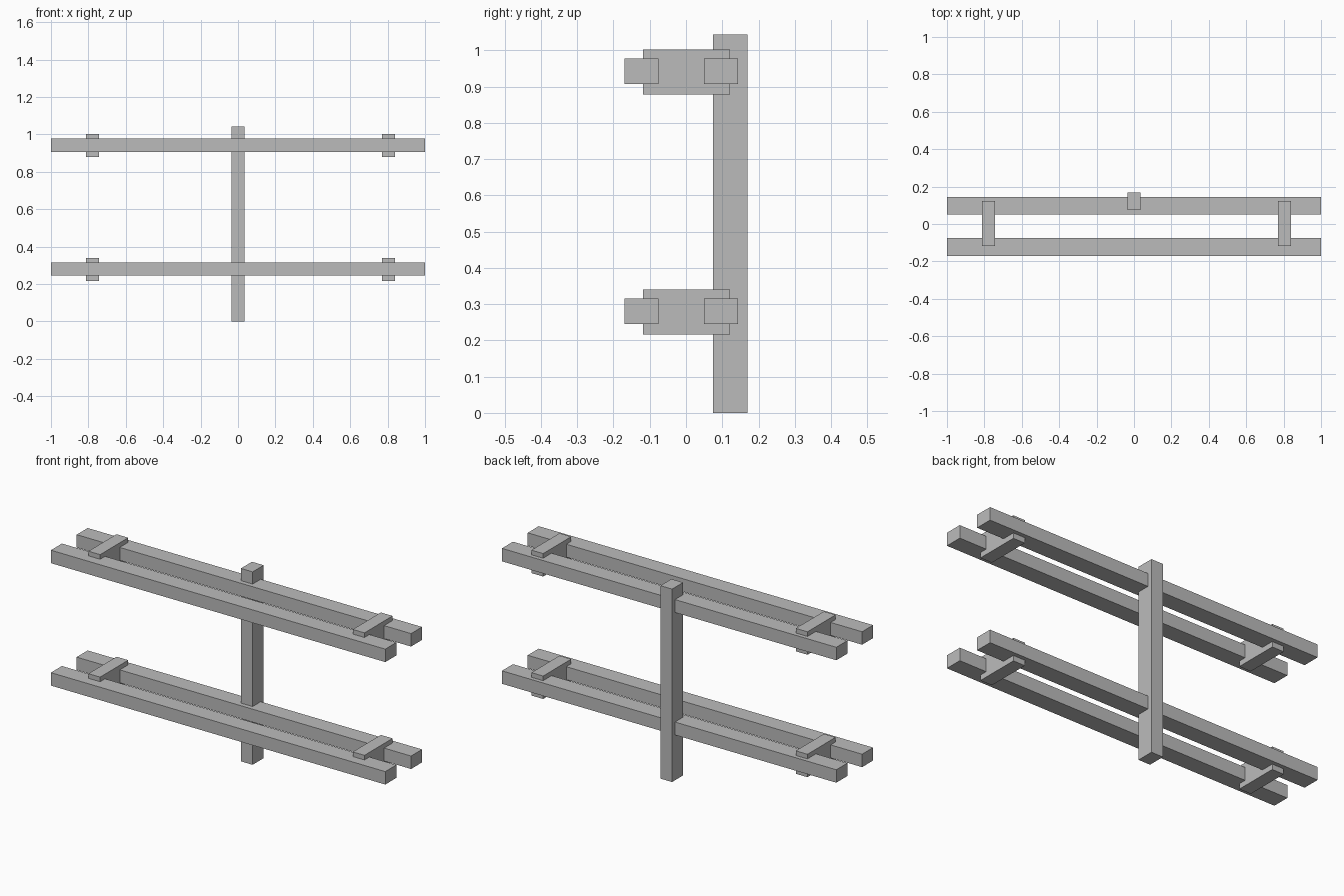
import bpy
import bmesh
from mathutils import Matrix, Vector

cube = bpy.data.objects.get("Cube")
if cube:
    bpy.data.objects.remove(cube, do_unlink=True)

grey = bpy.data.materials.new("plain grey")
grey.use_nodes = True
colour = (0.5, 0.5, 0.5, 1)
grey.diffuse_color = colour
grey.node_tree.nodes["Principled BSDF"].inputs["Base Color"].default_value = colour


def beam(name, centre, size):
    """Add a square-edged timber with the given centre and size."""
    bm = bmesh.new()
    bmesh.ops.create_cube(bm, size=1, matrix=Matrix.Diagonal(Vector(size)).to_4x4())
    mesh = bpy.data.meshes.new(name)
    bm.to_mesh(mesh)
    bm.free()
    mesh.materials.append(grey)
    obj = bpy.data.objects.new(name, mesh)
    obj.location = centre
    bpy.context.collection.objects.link(obj)


# Upright post behind the rails
beam("post", (0, 0.122, 0.5215), (0.07, 0.094, 1.043))

# Two tiers, each with a pair of long rails and two spacer blocks
for tier, z in (("lower", 0.28), ("upper", 0.942)):
    for place, y in (("front", -0.123), ("back", 0.097)):
        beam(f"{tier}_{place}_rail", (0, y, z), (2, 0.094, 0.07))
    for side, x in (("right", -0.777), ("left", 0.804)):
        beam(f"{tier}_{side}_spacer", (x, 0.002, z - 0.002), (0.07, 0.24, 0.124))
